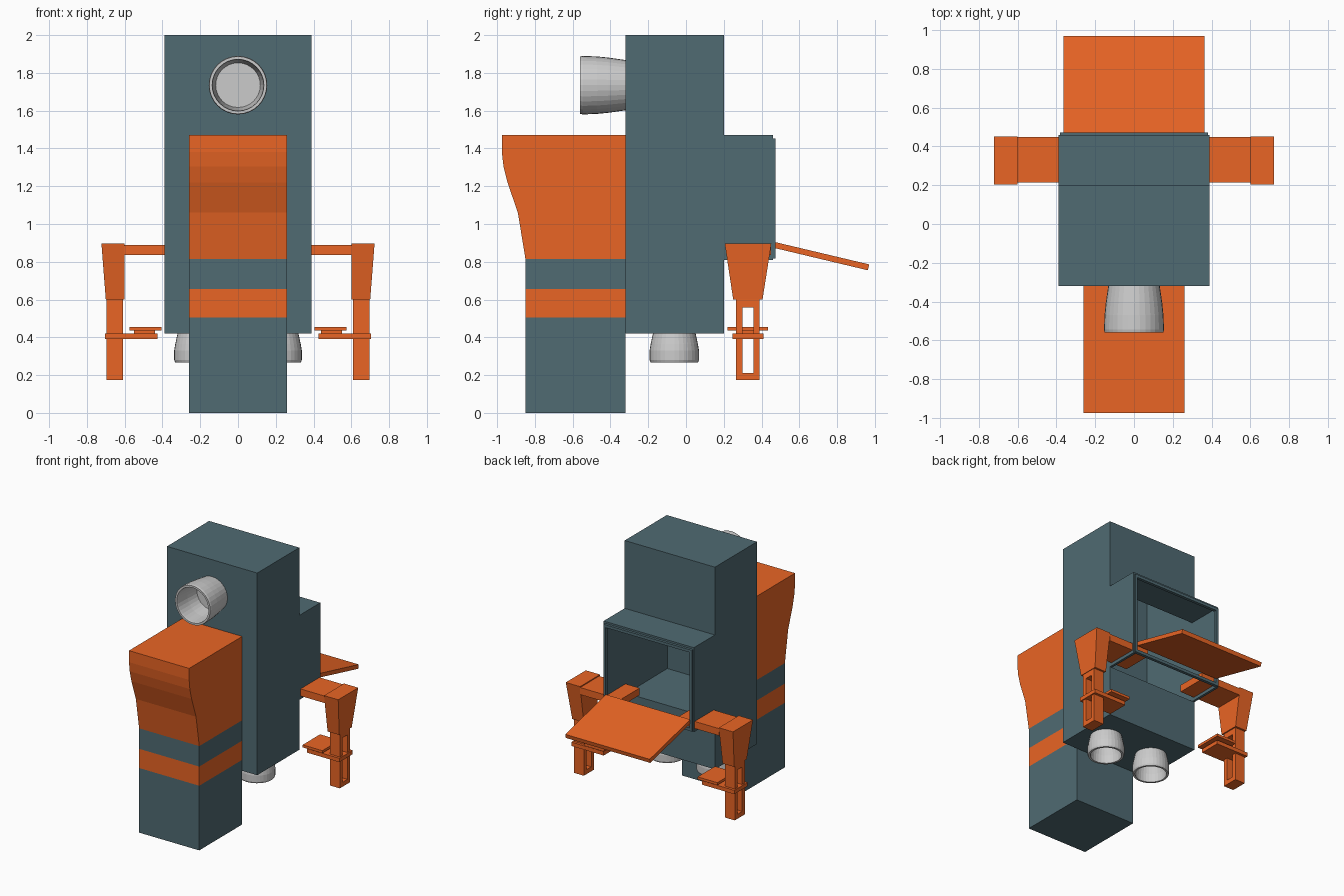
import bpy, bmesh, math
from mathutils import Matrix

if "Cube" in bpy.data.objects:
    bpy.data.objects.remove(bpy.data.objects["Cube"])


def material(name, rgb):
    m = bpy.data.materials.new(name)
    m.diffuse_color = (*rgb, 1)
    m.use_nodes = True
    m.node_tree.nodes["Principled BSDF"].inputs["Base Color"].default_value = m.diffuse_color
    return m


TEAL = material("teal", (0.08, 0.145, 0.17))
ORANGE = material("orange", (0.82, 0.13, 0.018))


def finish(name, bm, mat=None):
    bmesh.ops.recalc_face_normals(bm, faces=bm.faces)
    me = bpy.data.meshes.new(name)
    bm.to_mesh(me)
    bm.free()
    ob = bpy.data.objects.new(name, me)
    bpy.context.collection.objects.link(ob)
    if mat:
        me.materials.append(mat)
    return ob


def add_box(bm, x, y, z, taper=None):
    """Box from ranges; taper gives (x range, y range) of the lower face."""
    tx, ty = taper or (x, y)
    rings = []
    for (ax, ay, az) in ((tx, ty, z[0]), (x, y, z[1])):
        rings.append([bm.verts.new((ax[i], ay[j], az))
                      for i, j in ((0, 0), (1, 0), (1, 1), (0, 1))])
    lo, hi = rings
    bm.faces.new(lo[::-1])
    bm.faces.new(hi)
    for i in range(4):
        k = (i + 1) % 4
        bm.faces.new((lo[i], lo[k], hi[k], hi[i]))


def boxes(name, mat, *specs):
    bm = bmesh.new()
    for s in specs:
        add_box(bm, *s)
    return finish(name, bm, mat)


def prism(name, mat, half, profile, drop=()):
    """Extrude a (y, z) profile across x; drop lists side faces left open."""
    bm = bmesh.new()
    a = [bm.verts.new((-half, y, z)) for y, z in profile]
    b = [bm.verts.new((half, y, z)) for y, z in profile]
    bm.faces.new(a)
    bm.faces.new(b[::-1])
    n = len(profile)
    for i in range(n):
        if i not in drop:
            k = (i + 1) % n
            bm.faces.new((a[i], b[i], b[k], a[k]))
    return finish(name, bm, mat)


def lathe(name, profile, matrix, seg=32):
    """Spin an (r, z) profile around z, then place it."""
    bm = bmesh.new()
    vs = [bm.verts.new((r, 0, z)) for r, z in profile]
    es = [bm.edges.new(p) for p in zip(vs, vs[1:])]
    bmesh.ops.spin(bm, geom=vs + es, cent=(0, 0, 0), axis=(0, 0, 1),
                   angle=2 * math.pi, steps=seg)
    bmesh.ops.remove_doubles(bm, verts=bm.verts, dist=1e-4)
    bm.transform(matrix)
    return finish(name, bm)


def mirror(ob):
    m = ob.modifiers.new("mirror", 'MIRROR')
    m.use_axis = (True, False, False)
    return ob


# Hollow upper body, open at the back and under the rear compartment
shell = prism("body_shell", TEAL, 0.39,
              [(-0.32, 0.81), (0.46, 0.81), (0.46, 1.47), (0.20, 1.47),
               (0.20, 2.0), (-0.32, 2.0)], drop=(0, 1))
sol = shell.modifiers.new("walls", 'SOLIDIFY')
sol.thickness, sol.offset = 0.02, -1

# Lower body closes the floor
boxes("lower_body", TEAL, ((-0.39, 0.39), (-0.32, 0.20), (0.42, 0.81)))

# Frame around the rear opening
ry = (0.45, 0.473)
boxes("rear_frame", TEAL,
      ((-0.383, 0.383), ry, (0.817, 0.84)),
      ((-0.383, 0.383), ry, (1.43, 1.452)),
      ((-0.383, -0.363), ry, (0.84, 1.43)),
      ((0.363, 0.383), ry, (0.84, 1.43)))

# Open hatch
prism("rear_hatch", ORANGE, 0.365,
      [(0.468, 0.905), (0.97, 0.786), (0.963, 0.755), (0.468, 0.873)])

# Front column: striped base and flared top
cx, cy = (-0.26, 0.26), (-0.85, -0.32)
boxes("column_base", TEAL, (cx, cy, (0, 0.505)))
boxes("column_stripe", ORANGE, (cx, cy, (0.505, 0.655)))
boxes("column_band", TEAL, (cx, cy, (0.655, 0.815)))
prism("column_top", ORANGE, 0.26,
      [(-0.32, 0.815), (-0.85, 0.815), (-0.89, 1.06), (-0.945, 1.22),
       (-0.966, 1.305), (-0.975, 1.38), (-0.975, 1.47), (-0.32, 1.47)])

# Eye lens tube on the head
lathe("eye_tube",
      [(0, 0), (0.133, 0), (0.146, 0.09), (0.152, 0.15), (0.155, 0.225),
       (0.152, 0.24), (0.137, 0.24), (0.135, 0.225), (0.13, 0.12),
       (0.118, 0.02), (0, 0.02)],
      Matrix.Translation((0, -0.32, 1.735)) @ Matrix.Rotation(math.pi / 2, 4, 'X'))

# Two thrusters underneath
mirror(lathe("thruster",
             [(0, 0), (0.113, 0), (0.125, 0.055), (0.131, 0.09), (0.131, 0.14),
              (0.126, 0.152), (0.111, 0.152), (0.108, 0.09), (0.095, 0.03), (0, 0.03)],
             Matrix.Translation((0.207, -0.062, 0.42)) @ Matrix.Rotation(math.pi, 4, 'X')))

# Arms: shoulder bar, tapered upper arm, slotted forearm
mirror(boxes("shoulder_bar", ORANGE, ((0.25, 0.60), (0.215, 0.45), (0.835, 0.89))))
mirror(boxes("upper_arm", ORANGE,
             ((0.60, 0.723), (0.205, 0.452), (0.60, 0.898),
              ((0.60, 0.70), (0.25, 0.405)))))
fx = (0.61, 0.695)
mirror(boxes("forearm", ORANGE,
             (fx, (0.265, 0.298), (0.175, 0.60)),
             (fx, (0.358, 0.39), (0.175, 0.60)),
             (fx, (0.298, 0.358), (0.175, 0.21)),
             (fx, (0.298, 0.358), (0.557, 0.60))))

# Sliding hand with plate
mirror(boxes("hand", ORANGE,
             ((0.425, 0.705), (0.245, 0.41), (0.39, 0.42)),
             ((0.44, 0.55), (0.27, 0.385), (0.42, 0.435)),
             ((0.405, 0.575), (0.22, 0.435), (0.435, 0.455))))
